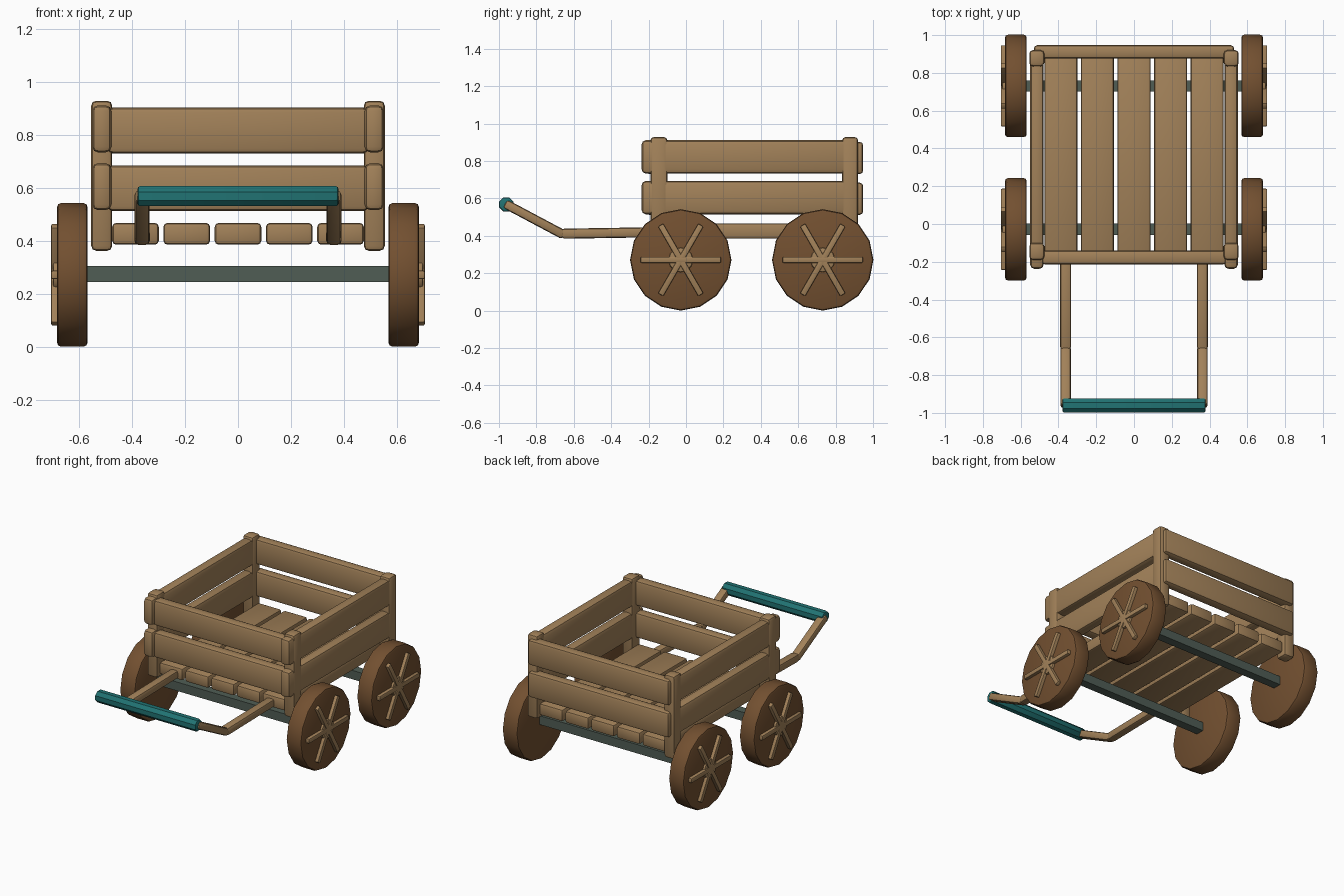
import bpy, bmesh, math
from mathutils import Matrix, Vector

if "Cube" in bpy.data.objects:
    bpy.data.objects.remove(bpy.data.objects["Cube"])


def material(name, rgb):
    m = bpy.data.materials.new(name)
    m.diffuse_color = (*rgb, 1)
    m.use_nodes = True
    m.node_tree.nodes["Principled BSDF"].inputs["Base Color"].default_value = m.diffuse_color
    return m


WOOD = material("light_wood", (0.36, 0.22, 0.10))
DARK = material("dark_wood", (0.17, 0.08, 0.03))
METAL = material("grey_metal", (0.08, 0.11, 0.09))
TEAL = material("teal_grip", (0.015, 0.17, 0.17))


def finish(name, bm, mat, bevel):
    me = bpy.data.meshes.new(name)
    if bevel:
        bmesh.ops.bevel(bm, geom=[e for e in bm.edges if e.calc_face_angle(0) > 1.0],
                        offset=bevel, segments=2, profile=0.5, affect='EDGES')
    bmesh.ops.recalc_face_normals(bm, faces=bm.faces)
    bm.to_mesh(me)
    bm.free()
    ob = bpy.data.objects.new(name, me)
    bpy.context.collection.objects.link(ob)
    me.materials.append(mat)
    bpy.ops.object.select_all(action='DESELECT')
    ob.select_set(True)
    bpy.context.view_layer.objects.active = ob
    bpy.ops.object.shade_smooth_by_angle(angle=math.radians(35))
    return ob


def box(name, x, y, z, mat=WOOD, bevel=0.015):
    """Bevelled box from (min, max) ranges."""
    bm = bmesh.new()
    size = [r[1] - r[0] for r in (x, y, z)]
    mid = [(r[1] + r[0]) / 2 for r in (x, y, z)]
    bmesh.ops.create_cube(bm, size=1, matrix=Matrix.Translation(mid) @ Matrix.Diagonal((*size, 1)))
    return finish(name, bm, mat, bevel)


def bar(name, a, b, w, mat=WOOD, bevel=0.015):
    """Bevelled square bar between two points in a plane of constant x."""
    a, b = Vector(a), Vector(b)
    d = b - a
    rot = Matrix.Rotation(math.atan2(d.z, d.y), 4, 'X')
    bm = bmesh.new()
    bmesh.ops.create_cube(bm, size=1, matrix=Matrix.Translation((a + b) / 2) @ rot
                          @ Matrix.Diagonal((w[0], d.length, w[1], 1)))
    return finish(name, bm, mat, bevel)


def disc(name, x0, x1, y, z, r, sides, mat, bevel, turn=0):
    """Cylinder along x."""
    bm = bmesh.new()
    m = (Matrix.Translation(((x0 + x1) / 2, y, z)) @ Matrix.Rotation(math.pi / 2, 4, 'Y')
         @ Matrix.Rotation(turn, 4, 'Z'))
    bmesh.ops.create_cone(bm, cap_ends=True, segments=sides, radius1=r, radius2=r,
                          depth=abs(x1 - x0), matrix=m)
    return finish(name, bm, mat, bevel)


def span(s, a, b):
    return tuple(sorted((s * a, s * b)))


# floor planks
for i in range(5):
    c = (i - 2) * 0.1935
    box(f"floor_plank_{i}", (c - 0.088, c + 0.088), (-0.17, 0.90), (0.385, 0.467))

# front, back and side rails
for level, z0 in (("lower", 0.512), ("upper", 0.73)):
    box(f"front_rail_{level}", (-0.49, 0.49), (-0.214, -0.14), (z0, z0 + 0.172), bevel=0.018)
    box(f"back_rail_{level}", (-0.53, 0.53), (0.875, 0.947), (z0, z0 + 0.172), bevel=0.018)
    for s, side in ((-1, "left"), (1, "right")):
        box(f"{side}_rail_{level}", span(s, 0.478, 0.55), (-0.237, 0.905),
            (z0 + 0.003, z0 + 0.181), bevel=0.022)

R, ZC = 0.271, 0.271
AXLES = (("front", -0.028), ("back", 0.731))
for end, y in AXLES:
    box(f"{end}_axle", (-0.62, 0.62), (y - 0.03, y + 0.03), (0.245, 0.305), METAL, 0)

for s, side in ((-1, "left"), (1, "right")):
    # corner posts
    for end, y in (("front", (-0.19, -0.10)), ("back", (0.835, 0.92))):
        box(f"{end}_{side}_post", span(s, 0.475, 0.554), y, (0.362, 0.928), bevel=0.018)
    # wheels with hub and crossing spokes
    for end, y in AXLES:
        n = f"{end}_{side}"
        disc(f"{n}_wheel", s * 0.568, s * 0.683, y, ZC, R, 16, DARK, 0.015)
        disc(f"{n}_hub", s * 0.66, s * 0.698, y, ZC, 0.066, 12, WOOD, 0.008)
        for k in range(3):
            t = k * math.pi / 3
            d = Vector((0, math.cos(t), math.sin(t))) * 0.215
            c = Vector((s * 0.685, y, ZC))
            bar(f"{n}_spoke_{k}", c - d, c + d, (0.04, 0.032), WOOD, 0.006)
    # handle arms
    x = s * 0.362
    bar(f"{side}_arm", (x, -0.10, 0.42), (x, -0.665, 0.411), (0.058, 0.054))
    bar(f"{side}_arm_tip", (x, -0.652, 0.404), (x, -0.968, 0.572), (0.056, 0.05))

# handle grip
disc("handle_grip", -0.379, 0.379, -0.961, 0.568, 0.041, 8, TEAL, 0.01, math.pi / 8)
